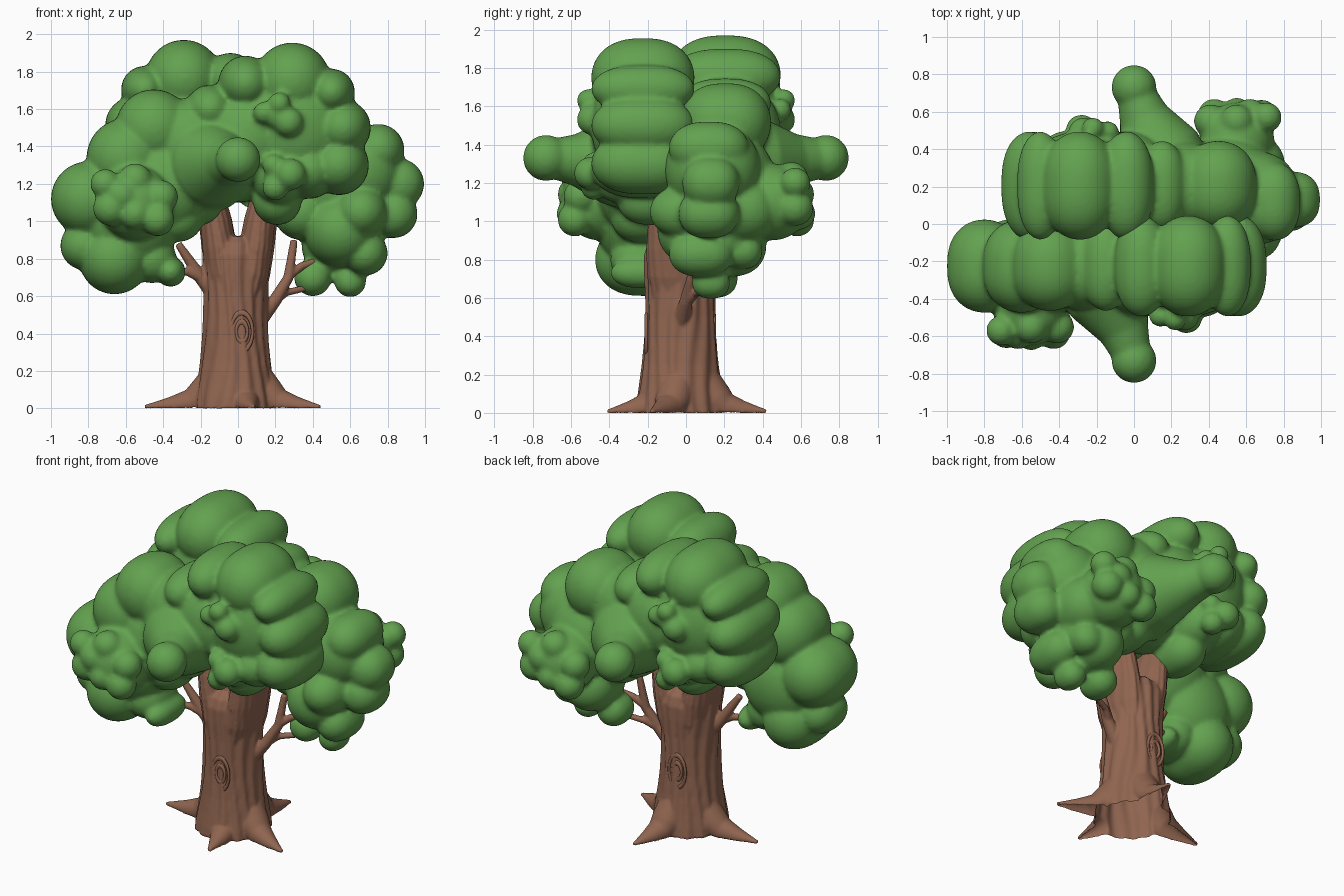
import bpy, bmesh, math
from mathutils import Vector

cube = bpy.data.objects.get("Cube")
if cube:
    bpy.data.objects.remove(cube)


def material(name, colour):
    m = bpy.data.materials.new(name)
    m.use_nodes = True
    m.diffuse_color = colour
    m.node_tree.nodes["Principled BSDF"].inputs["Base Color"].default_value = colour
    return m


leaf = material("leaf_green", (0.125, 0.36, 0.08, 1))
bark = material("bark_brown", (0.28, 0.13, 0.08, 1))


def finish(bm, name, mat, voxel, smooth):
    """Fuse the overlapping pieces into one soft sculpted skin."""
    bmesh.ops.recalc_face_normals(bm, faces=bm.faces)
    mesh = bpy.data.meshes.new(name)
    bm.to_mesh(mesh)
    bm.free()
    mesh.materials.append(mat)
    obj = bpy.data.objects.new(name, mesh)
    bpy.context.collection.objects.link(obj)
    remesh = obj.modifiers.new("fuse", 'REMESH')
    remesh.mode = 'VOXEL'
    remesh.voxel_size = voxel
    remesh.use_smooth_shade = True
    soften = obj.modifiers.new("soften", 'SMOOTH')
    soften.factor = 0.5
    soften.iterations = smooth
    return obj


def puff(bm, x, y, z, r, depth=0):
    """Ball, or a plump rounded cushion of the given half depth along y."""
    made = bmesh.ops.create_uvsphere(bm, u_segments=40, v_segments=24, radius=r)
    for v in made["verts"]:
        if depth:
            v.co.y = math.copysign((abs(v.co.y) / r) ** 0.8 * depth, v.co.y)
        v.co += Vector((x, y, z))


def tube(bm, path, segs=16, squash=1.0, ripple=0.0):
    """Tapered limb through (x, y, z, radius) points, with optional bark ridges."""
    pts = [Vector(p[:3]) for p in path]
    rings = []
    for i, p in enumerate(pts):
        way = pts[min(i + 1, len(pts) - 1)] - pts[max(i - 1, 0)]
        rot = way.to_track_quat('Z', 'Y')
        ring = []
        for s in range(segs):
            a = math.tau * s / segs
            r = path[i][3] + ripple * math.sin(15 * a + 2 * math.sin(6 * p.z + 2 * a))
            co = p + rot @ Vector((r * math.cos(a), r * squash * math.sin(a), 0))
            co.z = max(co.z, 0)
            ring.append(bm.verts.new(co))
        rings.append(ring)
    for a, b in zip(rings, rings[1:]):
        for s in range(segs):
            t = (s + 1) % segs
            bm.faces.new((a[s], a[t], b[t], b[s]))
    bm.faces.new(rings[0][::-1])
    bm.faces.new(rings[-1])


# Crown lobes as x, z, radius; the back half reuses them turned half round
crown = [(.29, 1.75, .205), (.04, 1.74, .145), (.5, 1.69, .125), (.56, 1.5, .15),
         (.54, 1.3, .16), (.38, 1.27, .15), (.22, 1.22, .14), (.28, 1.5, .31),
         (.05, 1.45, .26), (-.15, 1.6, .13), (-.25, 1.42, .24), (-.45, 1.5, .205),
         (-.12, 1.28, .19)]
big_side = [(-.8, 1.12, .2), (-.82, .87, .13), (-.66, .8, .19), (-.46, .8, .13),
            (-.36, .73, .08), (-.6, 1.34, .21), (-.4, 1.2, .27), (-.58, 1.02, .27),
            (-.32, 1.03, .14)]
# Smaller side mass as x, y, z, radius, half depth
small_side = [(.75, .12, 1.38, .14, .21), (.86, .13, 1.2, .135, .15),
              (.83, .12, 1.04, .13, .16), (.66, .03, 1.05, .14, .22),
              (.68, .08, .83, .12, .17), (.6, .13, .68, .085, .1),
              (.4, .15, .7, .1, .12), (.5, .22, .87, .16, .2),
              (.55, .13, .95, .2, .28), (.5, .2, 1.2, .26, .27),
              (.64, .28, 1.06, .17, .2), (.65, .14, 1.27, .23, .25),
              (.62, .3, .85, .1, .1), (.34, .13, 1.05, .15, .2)]
# Small bumpy sprays as x, distance from the middle, z, radius
sprays = [(-.55, .45, 1.1, .2), (-.71, .57, 1.2, .08), (-.55, .55, 1.22, .09),
          (-.41, .55, 1.13, .09), (-.43, .58, 1.01, .09), (-.68, .57, 1.07, .095),
          (-.55, .59, 1.04, .085), (-.62, .58, 1.14, .09),
          (.22, .51, 1.63, .06), (.14, .49, 1.58, .06), (.27, .49, 1.53, .08),
          (.21, .47, 1.57, .08), (.28, .5, 1.25, .085), (.19, .48, 1.3, .06),
          (.2, .48, 1.18, .07), (.23, .45, 1.24, .09)]

for turn, name in ((1, "front_foliage"), (-1, "back_foliage")):
    bm = bmesh.new()
    mid, lift, wide = (-.225, 0, .27) if turn == 1 else (.205, .015, .29)
    for x, z, r in crown:
        puff(bm, x * turn, mid, z + lift, r, wide if x > 0 else .24)
    # Core and low lobes that close the underside over the limbs
    puff(bm, 0, mid / 2, 1.32, .22, .22)
    for x in (-.21, .21):
        puff(bm, x, mid * .8, 1.11, .13, .18)
    if turn == 1:
        for x, z, r in big_side:
            puff(bm, x, mid, z, r, .25 if r > .15 else .17)
    else:
        for lobe in small_side:
            puff(bm, *lobe)
    for x, y, z, r in sprays:
        puff(bm, x * turn, -y * turn, z, r)
    # Stalk ending in a round ball
    puff(bm, 0, -.73 * turn, 1.33, .12)
    tube(bm, [(-.17 * turn, -.25 * turn, 1.31, .27), (-.13 * turn, -.42 * turn, 1.31, .22),
              (-.05 * turn, -.58 * turn, 1.32, .135), (0, -.73 * turn, 1.33, .095)], 32)
    finish(bm, name, leaf, .014, 7)

# Trunk: ridged column splitting into two limbs
bm = bmesh.new()
profile = [(0, .22), (.06, .213), (.14, .2), (.25, .185), (.38, .174), (.5, .17),
           (.62, .17), (.74, .175), (.82, .175), (.88, .155), (.92, .11)]
tube(bm, [(-.013, -.03, z, r) for z, r in profile], 128, 1.06, .006)
for side in (-1, 1):
    tube(bm, [(.045 * side, -.03, .55, .14), (.08 * side, -.03, .72, .17),
              (.1 * side, -.03, .86, .175), (.12 * side, -.03, 1.0, .165),
              (.14 * side, -.03, 1.1, .15), (.155 * side, -.03, 1.2, .12)], 96, .53, .005)

# Four spreading roots
for x, y in ((-.5, -.02), (.44, -.18), (.08, -.41), (.08, .42)):
    steps = [(.2, .16, .1), (.38, .06, .095), (.52, .025, .075), (.72, .012, .05),
             (.9, .008, .025), (1, .006, .012)]
    tube(bm, [(x * t, y * t, z, r) for t, z, r in steps], 24)

# Thin side branches
twigs = [[(-.1, -.05, .58, .05), (-.2, -.07, .7, .035), (-.32, -.1, .88, .02)],
         [(-.18, -.07, .69, .03), (-.27, -.1, .73, .022), (-.4, -.13, .74, .018)],
         [(.1, -.03, .46, .05), (.2, 0, .58, .035), (.27, .03, .7, .028), (.3, .05, .9, .02)],
         [(.26, .03, .7, .025), (.34, .06, .76, .022), (.45, .1, .8, .016)],
         [(.19, 0, .57, .025), (.26, .05, .62, .02), (.4, .1, .65, .016)]]
for path in twigs:
    tube(bm, path)
trunk = finish(bm, "trunk", bark, .008, 3)

# Keep the fused trunk as plain mesh and open its flat underside
graph = bpy.context.evaluated_depsgraph_get()
skin = bpy.data.meshes.new_from_object(trunk.evaluated_get(graph))
trunk.modifiers.clear()
trunk.data = skin
bm = bmesh.new()
bm.from_mesh(skin)
floor = [f for f in bm.faces if f.normal.z < -.8 and f.calc_center_median().z < .02]
bmesh.ops.delete(bm, geom=floor, context='FACES')
bm.to_mesh(skin)
bm.free()

# Oval ringed knots, front and back
for x, y, label in ((.02, -.207, "front"), (-.04, .147, "back")):
    for i, size in enumerate((.058, .03)):
        bpy.ops.mesh.primitive_torus_add(location=(x, y, .41), rotation=(math.pi / 2, 0, 0),
                                         major_radius=size, minor_radius=.009,
                                         major_segments=40, minor_segments=10)
        ring = bpy.context.object
        ring.name = f"{label}_knot_ring_{i + 1}"
        ring.scale = (1, 1.75, 1)
        ring.data.materials.append(bark)
        bpy.ops.object.shade_smooth()
